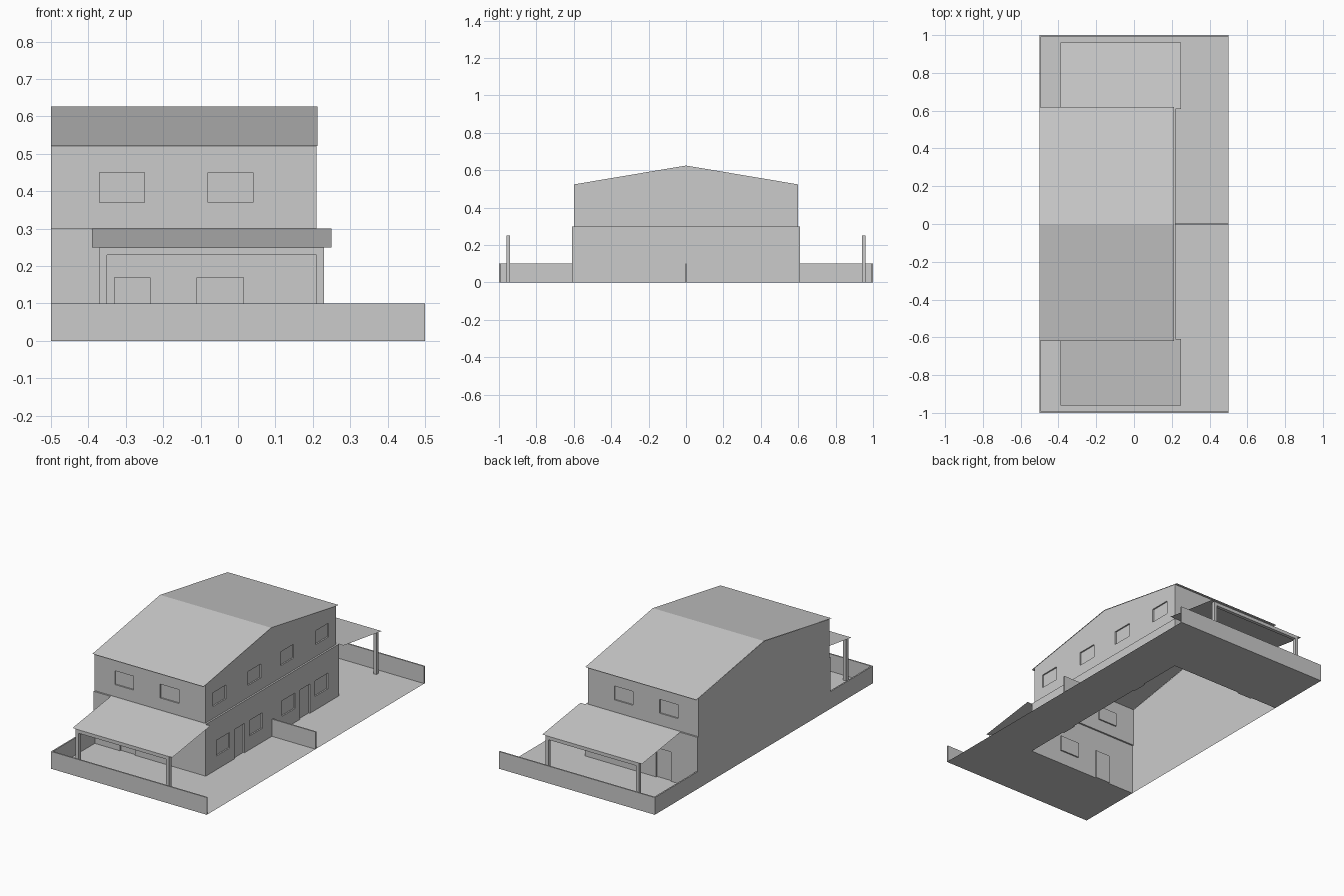
import bpy, bmesh
from mathutils import Vector

if "Cube" in bpy.data.objects:
    bpy.data.objects.remove(bpy.data.objects["Cube"])

# one plain colour for the whole massing model
mat = bpy.data.materials.new("plain_grey")
mat.diffuse_color = (0.6, 0.6, 0.6, 1)
mat.use_nodes = True
mat.node_tree.nodes["Principled BSDF"].inputs["Base Color"].default_value = mat.diffuse_color


def finish(name, bm):
    me = bpy.data.meshes.new(name)
    bmesh.ops.remove_doubles(bm, verts=bm.verts, dist=0.0002)
    bm.to_mesh(me)
    bm.free()
    me.materials.append(mat)
    ob = bpy.data.objects.new(name, me)
    bpy.context.collection.objects.link(ob)
    return ob


def faces(name, polys):
    bm = bmesh.new()
    for p in polys:
        bm.faces.new([bm.verts.new(v) for v in p])
    return finish(name, bm)


def box(name, lo, hi):
    bm = bmesh.new()
    bmesh.ops.create_cube(bm, size=1)
    for v in bm.verts:
        v.co = Vector([lo[i] + (v.co[i] + 0.5) * (hi[i] - lo[i]) for i in range(3)])
    return finish(name, bm)


def wall(name, start, u, length, z0, z1, openings, depth=0.008):
    """Wall sheet with recessed windows / doors given as (u0, u1, z0, z1)."""
    bm = bmesh.new()
    u = Vector(u)
    n = u.cross(Vector((0, 0, 1)))
    s = Vector((start[0], start[1], 0))

    def quad(*pts):
        bm.faces.new([bm.verts.new(s + u * a + Vector((0, 0, z)) - n * d) for a, z, d in pts])

    us = sorted({0, length} | {v for o in openings for v in o[:2]})
    zs = sorted({z0, z1} | {v for o in openings for v in o[2:]})
    for a, b in zip(us, us[1:]):
        for c, e in zip(zs, zs[1:]):
            mu, mz = (a + b) / 2, (c + e) / 2
            if not any(o[0] < mu < o[1] and o[2] < mz < o[3] for o in openings):
                quad((a, c, 0), (b, c, 0), (b, e, 0), (a, e, 0))
    for a, b, c, e in openings:
        d = depth
        quad((a, c, d), (b, c, d), (b, e, d), (a, e, d))
        ring = [(a, c), (b, c), (b, e), (a, e)]
        for p, q in zip(ring, ring[1:] + ring[:1]):
            quad((*p, 0), (*q, 0), (*q, d), (*p, d))
    return finish(name, bm)


XL, X1, X2 = -0.5, 0.22, 0.21      # party wall, lower and upper side walls
Y1, Y2 = 0.61, 0.60                # lower and upper half depths
ZF, ZE, ZR = 0.30, 0.524, 0.625    # floor step, eaves, ridge

# side wall with doors and windows, two mirrored homes
low, up = [], []
for sgn in (-1, 1):
    for c in (0.15, 0.45):
        low.append((Y1 + sgn * c - 0.06, Y1 + sgn * c + 0.06, 0.08, 0.17))
    low.append((Y1 + sgn * 0.30 - 0.045, Y1 + sgn * 0.30 + 0.045, 0.0, 0.17))
    for c in (0.15, 0.47):
        up.append((Y2 + sgn * c - 0.06, Y2 + sgn * c + 0.06, 0.37, 0.45))
wall("lower_side_wall", (X1, -Y1), (0, 1, 0), 2 * Y1, 0, ZF, low)
wall("upper_side_wall", (X2, -Y2), (0, 1, 0), 2 * Y2, ZF, ZE, up)
faces("side_gable", [[(X2, -Y2, ZE), (X2, Y2, ZE), (X2, 0, ZR)]])

# front and back walls, as x ranges of the openings
low_x = [(-0.11, 0.015, 0.08, 0.17), (-0.33, -0.235, 0, 0.17)]
up_x = [(-0.37, -0.25, 0.37, 0.45), (-0.08, 0.04, 0.37, 0.45)]
for lab, y, x_end, za, zb, ops in (("lower", Y1, X1, 0, ZF, low_x), ("upper", Y2, X2, ZF, ZE, up_x)):
    wall(lab + "_front_wall", (XL, -y), (1, 0, 0), x_end - XL, za, zb,
         [(a - XL, b - XL, c, d) for a, b, c, d in ops])
    wall(lab + "_back_wall", (x_end, y), (-1, 0, 0), x_end - XL, za, zb,
         [(x_end - b, x_end - a, c, d) for a, b, c, d in ops])

# blank party wall
faces("party_wall", [[(XL, Y1, 0), (XL, -Y1, 0), (XL, -Y1, ZF), (XL, Y1, ZF)],
                     [(XL, Y2, ZF), (XL, -Y2, ZF), (XL, -Y2, ZE), (XL, 0, ZR), (XL, Y2, ZE)]])

# narrow ledge between the storeys
faces("storey_ledge", [
    [(XL, -Y1, ZF), (X1, -Y1, ZF), (X2, -Y2, ZF), (XL, -Y2, ZF)],
    [(X1, -Y1, ZF), (X1, Y1, ZF), (X2, Y2, ZF), (X2, -Y2, ZF)],
    [(X1, Y1, ZF), (XL, Y1, ZF), (XL, Y2, ZF), (X2, Y2, ZF)]])

# main roof, two slopes with small eaves
XR = X2 + 0.003
faces("main_roof", [
    [(XL, -0.62, 0.521), (XR, -0.62, 0.521), (XR, 0, 0.626), (XL, 0, 0.626)],
    [(XL, 0, 0.626), (XR, 0, 0.626), (XR, 0.62, 0.521), (XL, 0.62, 0.521)]])

# yard around the house, open under the building
faces("yard", [
    [(-0.5, -1, 0), (0.5, -1, 0), (0.5, -Y1, 0), (-0.5, -Y1, 0)],
    [(X1, -Y1, 0), (0.5, -Y1, 0), (0.5, Y1, 0), (X1, Y1, 0)],
    [(-0.5, Y1, 0), (0.5, Y1, 0), (0.5, 1, 0), (-0.5, 1, 0)]])

# verandas and yard walls at both ends
for s, lab in ((-1, "front"), (1, "back")):
    roof = [(-0.39, s * Y1, ZF), (-0.39, s * 0.96, 0.25), (0.25, s * 0.96, 0.25), (0.25, s * Y1, ZF)]
    faces(lab + "_veranda_roof", [roof if s < 0 else roof[::-1]])
    ya, yb = sorted((s * 0.94, s * 0.96))
    for x, side in ((-0.37, "left"), (0.21, "right")):
        box(f"{lab}_{side}_post", (x, ya, 0), (x + 0.02, yb, 0.25))
    box(lab + "_veranda_beam", (-0.35, ya, 0.23), (0.21, yb, 0.25))
    ya, yb = sorted((s * 0.992, s * 1.0))
    box(lab + "_yard_wall", (-0.5, ya, 0), (0.5, yb, 0.1))
    ya, yb = sorted((s * Y1, s * 0.992))
    box(lab + "_left_yard_wall", (-0.5, ya, 0), (-0.492, yb, 0.1))
box("dividing_yard_wall", (X1, -0.004, 0), (0.5, 0.004, 0.1))
